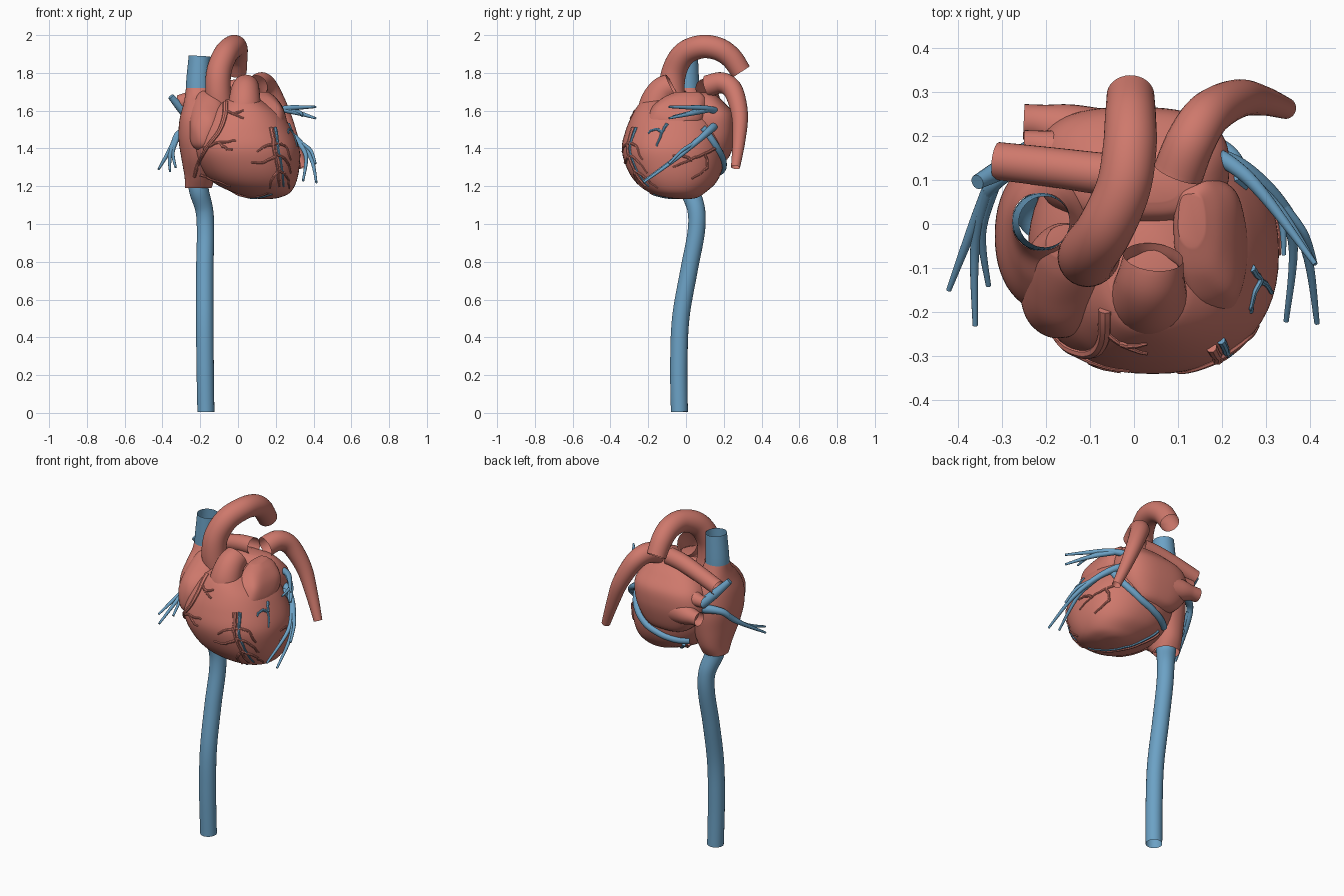
import bpy, math, random
from mathutils import Vector
from mathutils.bvhtree import BVHTree

random.seed(4)


def material(name, rgb):
    m = bpy.data.materials.new(name)
    m.diffuse_color = (*rgb, 1)
    return m


RED = material("red_tissue", (0.62, 0.19, 0.15))
BLUE = material("blue_vessel", (0.15, 0.36, 0.56))
surf_v, surf_f = [], []          # chamber surface, used to lay vessels on


def spline(pts, steps):
    """Catmull-Rom through tuples of any length."""
    p = [pts[0]] + list(pts) + [pts[-1]]
    out = []
    for i in range(1, len(p) - 2):
        for s in range(steps):
            t = s / steps
            out.append(tuple(0.5 * (2 * b + (c - a) * t + (2 * a - 5 * b + 4 * c - d) * t * t
                                    + (3 * b - a - 3 * c + d) * t ** 3)
                             for a, b, c, d in zip(p[i - 1], p[i], p[i + 1], p[i + 2])))
    return out + [tuple(pts[-1])]


def skin(name, rings, mat, caps=False, solid=False):
    n = len(rings[0])
    verts = [v for r in rings for v in r]
    faces = [(i * n + j, i * n + (j + 1) % n, (i + 1) * n + (j + 1) % n, (i + 1) * n + j)
             for i in range(len(rings) - 1) for j in range(n)]
    if caps:
        faces += [tuple(reversed(range(n))), tuple(range(len(verts) - n, len(verts)))]
    me = bpy.data.meshes.new(name)
    me.from_pydata(verts, [], faces)
    me.materials.append(mat)
    ob = bpy.data.objects.new(name, me)
    bpy.context.collection.objects.link(ob)
    bpy.ops.object.select_all(action='DESELECT')
    bpy.context.view_layer.objects.active = ob
    ob.select_set(True)
    bpy.ops.object.shade_smooth_by_angle(angle=math.radians(40))
    if solid:
        k = len(surf_v)
        surf_v.extend(verts)
        surf_f.extend(tuple(a + k for a in f) for f in faces)
    return ob


def chamber(name, slices, power=2.3, lump=0.0, caps=True):
    """Stack of rounded slices (z, xmin, xmax, ymin, ymax)."""
    rings = []
    for z, x0, x1, y0, y1 in spline(slices, 6):
        ring = []
        for j in range(56):
            a = 2 * math.pi * j / 56
            c, s = math.cos(a), math.sin(a)
            k = 1 + lump * math.sin(5 * a + 9 * z) * math.sin(30 * z)
            ring.append(((x0 + x1) / 2 + k * (x1 - x0) / 2 * math.copysign(abs(c) ** (2 / power), c),
                         (y0 + y1) / 2 + k * (y1 - y0) / 2 * math.copysign(abs(s) ** (2 / power), s), z))
        rings.append(ring)
    return skin(name, rings, RED, caps, True)


def tube(name, pts, mat, sides=24, steps=8, caps=False):
    """Round vessel through points (x, y, z, radius)."""
    path = spline(pts, steps)
    pos = [Vector(p[:3]) for p in path]
    rings, u = [], Vector((0.31, 0.9, 0.2))
    for i, p in enumerate(pos):
        t = (pos[min(i + 1, len(pos) - 1)] - pos[max(i - 1, 0)]).normalized()
        u = (u - t * u.dot(t)).normalized()
        w = t.cross(u)
        rings.append([p + path[i][3] * (u * math.cos(a) + w * math.sin(a))
                      for a in (2 * math.pi * j / sides for j in range(sides))])
    return skin(name, rings, mat, caps)


# --- heart chambers ---
chamber("ventricles", [
    (1.132, .12, .17, -.03, .02), (1.14, .07, .22, -.1, .06), (1.165, -.02, .275, -.19, .10),
    (1.22, -.13, .308, -.265, .16), (1.30, -.2, .325, -.315, .195), (1.40, -.24, .325, -.34, .205),
    (1.50, -.22, .285, -.318, .19), (1.58, -.16, .232, -.283, .15), (1.64, -.09, .15, -.245, .06),
    (1.66, -.06, .11, -.21, .03)], 2.25)
chamber("right_atrium", [
    (1.19, -.28, -.14, -.05, .09), (1.25, -.283, -.12, -.1, .12), (1.35, -.3, -.08, -.17, .14),
    (1.45, -.315, -.05, -.2, .15), (1.55, -.31, -.05, -.195, .14), (1.63, -.29, -.1, -.14, .11),
    (1.68, -.28, -.13, -.085, .085), (1.72, -.276, -.146, -.06, .07)], 2.2, 0, False)
chamber("right_auricle", [
    (1.38, -.2, -.16, -.2, -.14), (1.42, -.245, -.11, -.25, -.08), (1.50, -.26, -.08, -.258, -.04),
    (1.57, -.255, -.07, -.235, -.02), (1.63, -.245, -.07, -.18, 0), (1.68, -.22, -.08, -.125, 0),
    (1.705, -.2, -.1, -.08, 0)], 2.0, .02)
chamber("left_atrium", [
    (1.32, -.05, .08, .12, .18), (1.35, -.13, .13, .08, .225), (1.42, -.2, .185, .02, .252),
    (1.50, -.22, .21, 0, .265), (1.58, -.2, .215, 0, .255), (1.64, -.15, .19, 0, .205),
    (1.68, -.08, .15, .02, .16), (1.695, -.03, .1, .05, .12)], 2.7)
chamber("left_auricle", [
    (1.49, .16, .23, -.14, -.06), (1.515, .13, .25, -.185, .04), (1.56, .11, .255, -.2, .09),
    (1.62, .1, .238, -.18, .11), (1.67, .09, .2, -.12, .1), (1.70, .1, .16, -.05, .07)], 2.6, .04)

# --- great vessels ---
tube("ascending_aorta_arch", [
    (-.09, -.06, 1.58, .07), (-.105, -.075, 1.70, .068), (-.1, -.062, 1.81, .066),
    (-.065, -.01, 1.90, .064), (-.025, .08, 1.938, .062), (-.01, .17, 1.927, .061),
    (-.008, .24, 1.88, .058), (-.008, .292, 1.805, .054)], RED, 32)
tube("pulmonary_trunk", [
    (.03, -.16, 1.54, .105), (.034, -.16, 1.63, .088), (.038, -.125, 1.7, .077),
    (.044, -.075, 1.73, .068)], RED, 32)
tube("left_pulmonary_artery", [
    (.1, .115, 1.73, .058), (.13, .19, 1.747, .056), (.17, .25, 1.705, .052),
    (.235, .284, 1.58, .044), (.29, .28, 1.44, .034), (.345, .262, 1.3, .024)], RED)
tube("right_pulmonary_artery", [
    (.035, .1, 1.72, .05), (-.06, .112, 1.71, .048), (-.18, .128, 1.68, .045),
    (-.31, .143, 1.64, .043)], RED)
tube("superior_vena_cava", [(-.211, .005, 1.69, .066), (-.21, .005, 1.76, .064),
                            (-.203, .005, 1.89, .058)], BLUE, 32)
tube("inferior_vena_cava", [
    (-.17, -.035, 0.005, .045), (-.174, -.038, .25, .046), (-.176, -.028, .5, .046),
    (-.176, .015, .75, .046), (-.172, .053, .95, .046), (-.178, .055, 1.07, .047),
    (-.205, .025, 1.17, .052), (-.21, .02, 1.22, .055)], BLUE, 32)

# --- pulmonary vein stubs on the left atrium ---
for i, (y, z, r) in enumerate(((.232, 1.47, .04), (.18, 1.55, .033))):
    tube(f"vein_stub_{i}", [(-.06, y - .06, z, r + .05), (-.15, y - .02, z, r + .022),
                            (-.21, y - .003, z, r + .002), (-.25, y, z, r)], RED)

# --- free blue veins on both sides ---
free_veins = {
    "left_upper_vein": [
        [(.15, .17, 1.59, .022), (.22, .135, 1.605, .018), (.29, .07, 1.615, .014), (.41, -.09, 1.62, .006)],
        [(.24, .12, 1.605, .015), (.33, .03, 1.585, .012), (.41, -.09, 1.56, .006)],
        [(.27, .09, 1.61, .012), (.33, .02, 1.59, .009), (.34, -.07, 1.57, .005)]],
    "left_lower_vein": [
        [(.15, .16, 1.53, .024), (.24, .13, 1.5, .02), (.33, .05, 1.43, .015),
         (.39, -.06, 1.34, .011), (.415, -.225, 1.22, .006)],
        [(.31, .07, 1.45, .015), (.36, -.04, 1.36, .011), (.345, -.22, 1.23, .006)],
        [(.33, .05, 1.43, .012), (.385, -.02, 1.39, .009), (.41, -.09, 1.32, .006)]],
    "right_upper_vein": [
        [(-.22, .17, 1.53, .03), (-.29, .13, 1.6, .025), (-.355, .095, 1.675, .017)]],
    "right_lower_vein": [
        [(-.22, .16, 1.5, .026), (-.31, .1, 1.48, .019), (-.35, .03, 1.41, .014), (-.42, -.15, 1.29, .006)],
        [(-.33, .08, 1.46, .015), (-.36, -.05, 1.36, .011), (-.36, -.23, 1.28, .006)],
        [(-.32, .08, 1.46, .014), (-.345, -.02, 1.38, .01), (-.33, -.14, 1.3, .006)]]}
for name, paths in free_veins.items():
    for i, p in enumerate(paths):
        tube(f"{name}_{i}", p, BLUE, 14, caps=True)

# --- coronary vessels laid on the chamber surface ---
bvh = BVHTree.FromPolygons(surf_v, surf_f)
RAYS = {"front": (lambda a, b: (a, -2, b), (0, 1, 0)),
        "side": (lambda a, b: (2, a, b), (-1, 0, 0)),
        "below": (lambda a, b: (a, b, 0.5), (0, 0, 1))}


def coronary(name, view, r, mat, flat, wiggle=.003):
    origin, direction = RAYS[view]
    pts, dense = [], spline(flat, 4)
    for i, (a, b) in enumerate(dense):
        w = wiggle if 0 < i < len(dense) - 1 else 0
        hit = bvh.ray_cast(Vector(origin(a + random.uniform(-w, w), b + random.uniform(-w, w))),
                           Vector(direction))
        if hit[0]:
            pts.append((*hit[0], r * (1 - .5 * i / len(dense))))
    if len(pts) > 2:
        tube(name, pts, mat, 8, 3, True)


coronary("right_coronary", "front", .016, RED,
         [(-.065, 1.64), (-.07, 1.57), (-.1, 1.49), (-.16, 1.41), (-.21, 1.32), (-.23, 1.25)], 0)
front = [[(-.075, 1.61), (-.04, 1.59), (.03, 1.56)], [(-.03, 1.585), (0, 1.59), (.03, 1.6)],
         [(-.18, 1.4), (-.1, 1.43), (-.01, 1.44)], [(-.1, 1.43), (-.06, 1.4), (-.03, 1.395)],
         [(-.2, 1.26), (-.12, 1.23), (-.04, 1.2)],
         [(.19, 1.43), (.25, 1.41), (.28, 1.34)], [(.195, 1.37), (.25, 1.34), (.28, 1.27)],
         [(.2, 1.36), (.14, 1.33), (.07, 1.325)], [(.19, 1.42), (.14, 1.41), (.1, 1.38)],
         [(.21, 1.29), (.26, 1.25), (.27, 1.19)], [(.21, 1.28), (.18, 1.23), (.17, 1.19)]]
for i, p in enumerate(front):
    coronary(f"front_branch_{i}", "front", .009, RED, p)
lad = [(.175, 1.51), (.185, 1.46), (.19, 1.4), (.21, 1.3), (.22, 1.2)]
coronary("front_descending_artery", "front", .013, RED, lad, .002)
coronary("front_descending_vein", "front", .01, BLUE, [(a + .022, b) for a, b in lad], .001)
for i, p in enumerate([[(-.1, 1.53), (-.13, 1.48), (-.155, 1.41)], [(-.125, 1.49), (-.17, 1.5), (-.2, 1.48)]]):
    coronary(f"side_vein_{i}", "side", .009, BLUE, p)
for i, p in enumerate([[(.16, 1.4), (.1, 1.375), (.03, 1.34), (-.07, 1.3)], [(.1, 1.375), (.11, 1.3), (.03, 1.24)],
                       [(.03, 1.34), (-.02, 1.36), (-.07, 1.36)]]):
    coronary(f"side_artery_{i}", "side", .009, RED, p)
coronary("rear_descending_artery", "below", .01, RED, [(-.09, .1), (0, 0), (.08, -.1), (.16, -.19)])
coronary("rear_descending_vein", "below", .01, BLUE, [(-.07, .12), (.03, .01), (.11, -.1), (.18, -.17)])

# --- coronary sinus in the groove at the back ---
sinus = spline([(.26, .1, 1.52), (.23, .17, 1.42), (.14, .23, 1.33), (.02, .22, 1.28), (-.12, .14, 1.25)], 4)
tube("coronary_sinus", [(*bvh.find_nearest(Vector(p))[0], .02) for p in sinus], BLUE, 14, 3, True)
